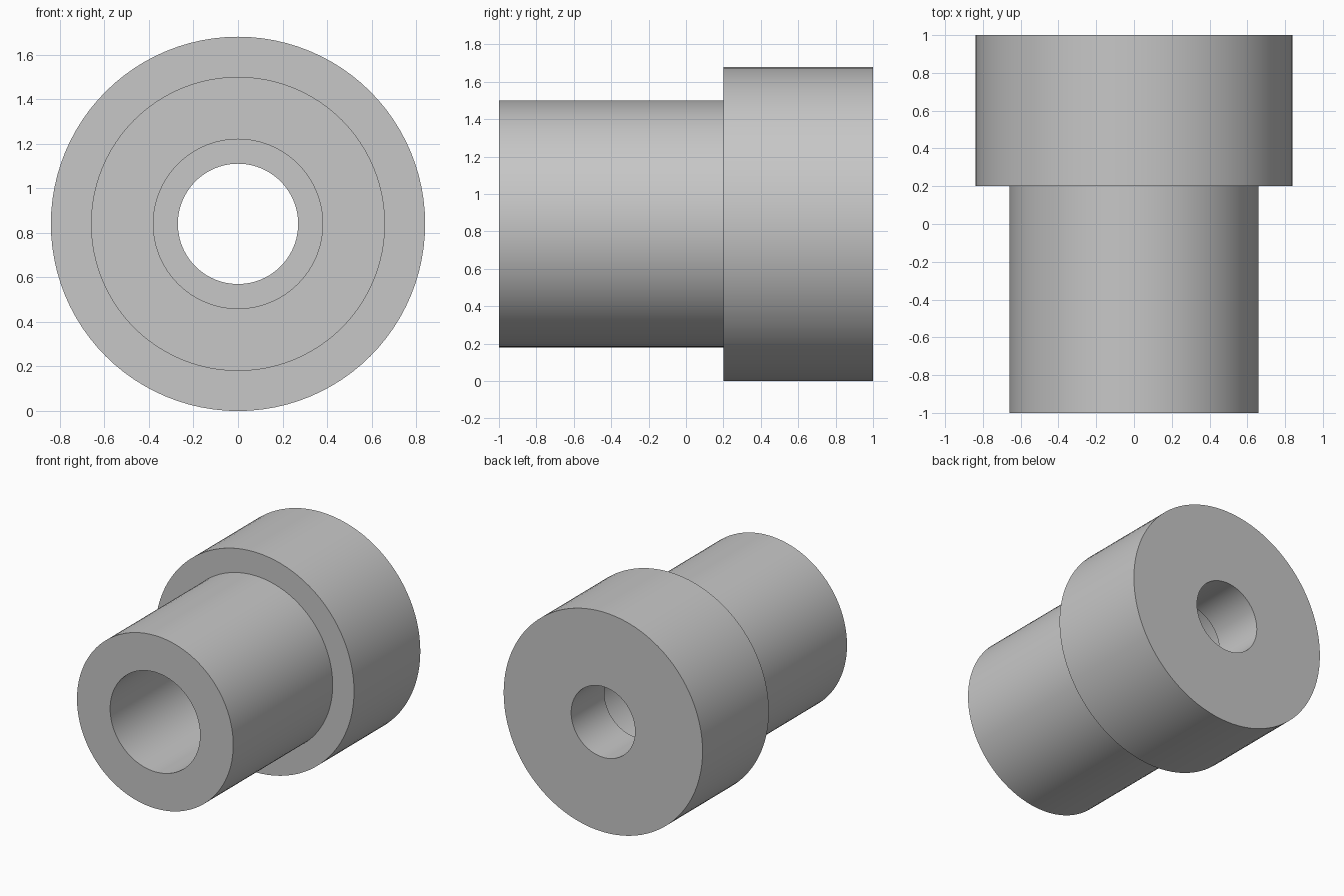
import bpy
import bmesh
import math
from mathutils import Matrix, Vector

if "Cube" in bpy.data.objects:
    bpy.data.objects.remove(bpy.data.objects["Cube"], do_unlink=True)

SEGMENTS = 96
AXIS_HEIGHT = 0.84

# Plain grey material
grey = bpy.data.materials.new("plain_grey")
grey.use_nodes = True
colour = (0.57, 0.57, 0.57, 1)
grey.diffuse_color = colour
grey.node_tree.nodes["Principled BSDF"].inputs["Base Color"].default_value = colour

# Closed section (radius, y): sleeve, collar, small bore, counterbore
section = [(0.66, -1), (0.66, 0.2), (0.84, 0.2), (0.84, 1),
           (0.27, 1), (0.27, 0.6), (0.38, 0.6), (0.38, -1)]

# Revolve the section about the y axis
bm = bmesh.new()
rings = []
for i in range(SEGMENTS):
    turn = Matrix.Rotation(math.tau * i / SEGMENTS, 3, 'Y')
    rings.append([bm.verts.new(turn @ Vector((0, y, r))) for r, y in section])
for i, ring in enumerate(rings):
    following = rings[(i + 1) % SEGMENTS]
    for j in range(len(section)):
        k = (j + 1) % len(section)
        bm.faces.new((ring[j], ring[k], following[k], following[j]))
bmesh.ops.recalc_face_normals(bm, faces=bm.faces)

mesh = bpy.data.meshes.new("flanged_bushing")
bm.to_mesh(mesh)
bm.free()
mesh.materials.append(grey)
bushing = bpy.data.objects.new("flanged_bushing", mesh)
bushing.location.z = AXIS_HEIGHT
bpy.context.collection.objects.link(bushing)

# Smooth walls with crisp rims
bpy.ops.object.select_all(action='DESELECT')
bushing.select_set(True)
bpy.context.view_layer.objects.active = bushing
bpy.ops.object.shade_smooth_by_angle(angle=math.radians(30))
